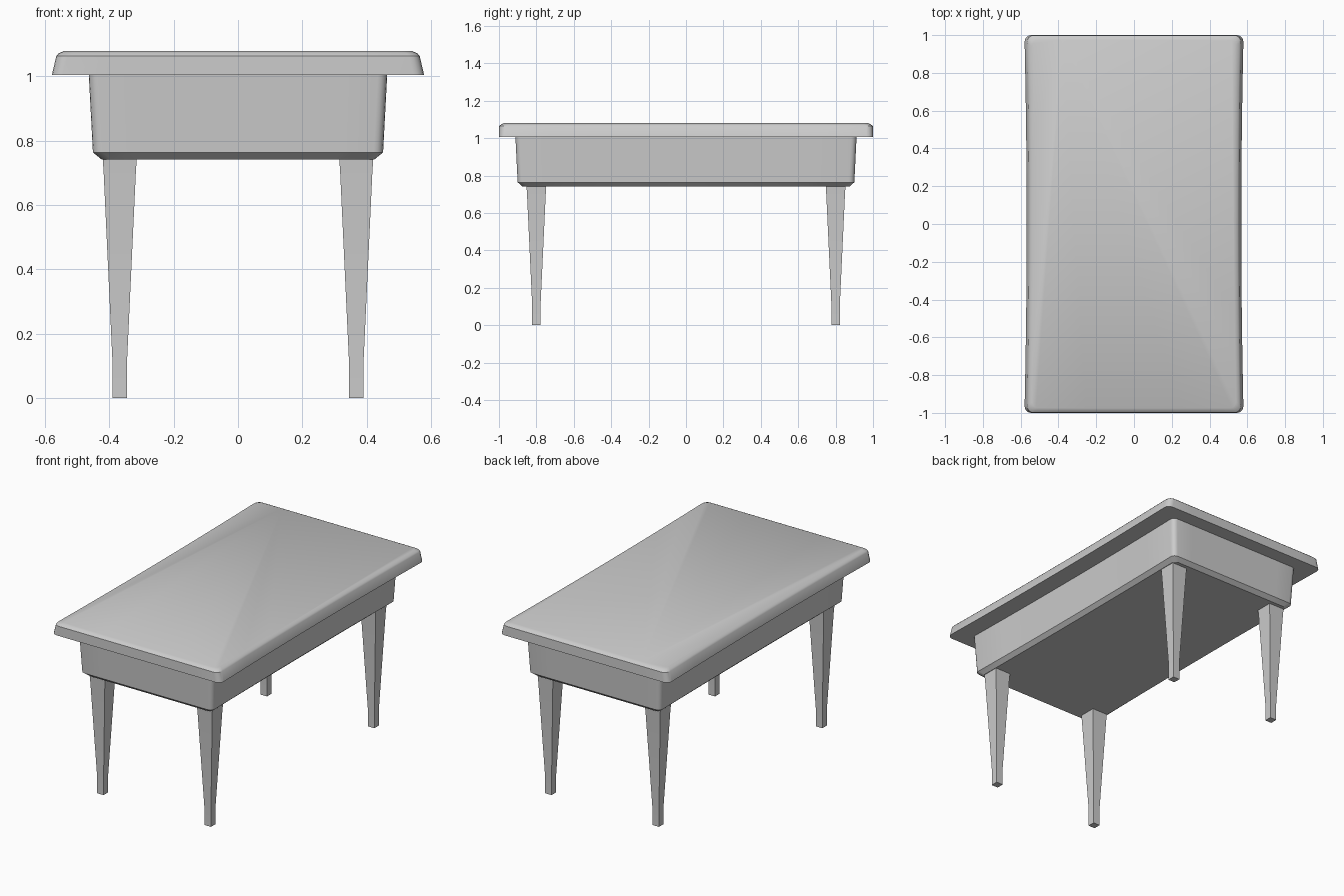
import bpy, bmesh, math

if "Cube" in bpy.data.objects:
    bpy.data.objects.remove(bpy.data.objects["Cube"])


def outline(hx, hy, r, bow, seg=4, div=8):
    """Rounded rectangle whose long sides bow slightly inward."""
    pts = []
    corners = [(1, 1, 0), (-1, 1, 90), (-1, -1, 180), (1, -1, 270)]
    for i, (sx, sy, a0) in enumerate(corners):
        cx, cy = sx * (hx - r), sy * (hy - r)
        for k in range(seg + 1):
            a = math.radians(a0 + 90 * k / seg)
            pts.append((cx + r * math.cos(a), cy + r * math.sin(a)))
        nx, ny, na = corners[(i + 1) % 4]
        a = math.radians(na)
        end = (nx * (hx - r) + r * math.cos(a), ny * (hy - r) + r * math.sin(a))
        start = pts[-1]
        for k in range(1, div):
            t = k / div
            pts.append((start[0] + (end[0] - start[0]) * t,
                        start[1] + (end[1] - start[1]) * t))
    return [(x * (1 - bow / hx * (1 - (y / hy) ** 2)), y) for x, y in pts]


def loft(name, rings):
    """Skin a stack of (outline, z) rings and cap both ends."""
    bm = bmesh.new()
    loops = [[bm.verts.new((x, y, z)) for x, y in pts] for pts, z in rings]
    n = len(loops[0])
    for a, b in zip(loops, loops[1:]):
        for i in range(n):
            j = (i + 1) % n
            bm.faces.new((a[i], a[j], b[j], b[i]))
    bm.faces.new(loops[0][::-1])
    bm.faces.new(loops[-1])
    bmesh.ops.recalc_face_normals(bm, faces=bm.faces)
    me = bpy.data.meshes.new(name)
    bm.to_mesh(me)
    bm.free()
    ob = bpy.data.objects.new(name, me)
    bpy.context.collection.objects.link(ob)
    bpy.ops.object.select_all(action='DESELECT')
    ob.select_set(True)
    bpy.context.view_layer.objects.active = ob
    bpy.ops.object.shade_smooth_by_angle(angle=math.radians(30))
    return ob


# Table top with a softened upper edge
loft("table_top", [
    (outline(0.580, 1.000, 0.035, 0.012), 1.005),
    (outline(0.566, 0.999, 0.035, 0.010), 1.064),
    (outline(0.559, 0.990, 0.035, 0.010), 1.072),
    (outline(0.540, 0.975, 0.035, 0.010), 1.080),
])

# Apron box, tapering down to a chamfered underside
loft("apron", [
    (outline(0.425, 0.875, 0.03, 0.005), 0.742),
    (outline(0.452, 0.900, 0.03, 0.008), 0.764),
    (outline(0.465, 0.912, 0.03, 0.010), 1.006),
])

# Four square tapered legs
leg_profile = [(0.0225, 0.0), (0.0225, 0.11), (0.050, 0.70), (0.054, 0.76)]
for sy, end in ((-1, "front"), (1, "back")):
    for sx, side in ((-1, "left"), (1, "right")):
        loft(f"{end}_{side}_leg", [
            ([(sx * 0.368 + u * h, sy * 0.80 + v * h)
              for u, v in ((1, 1), (-1, 1), (-1, -1), (1, -1))], z)
            for h, z in leg_profile])
